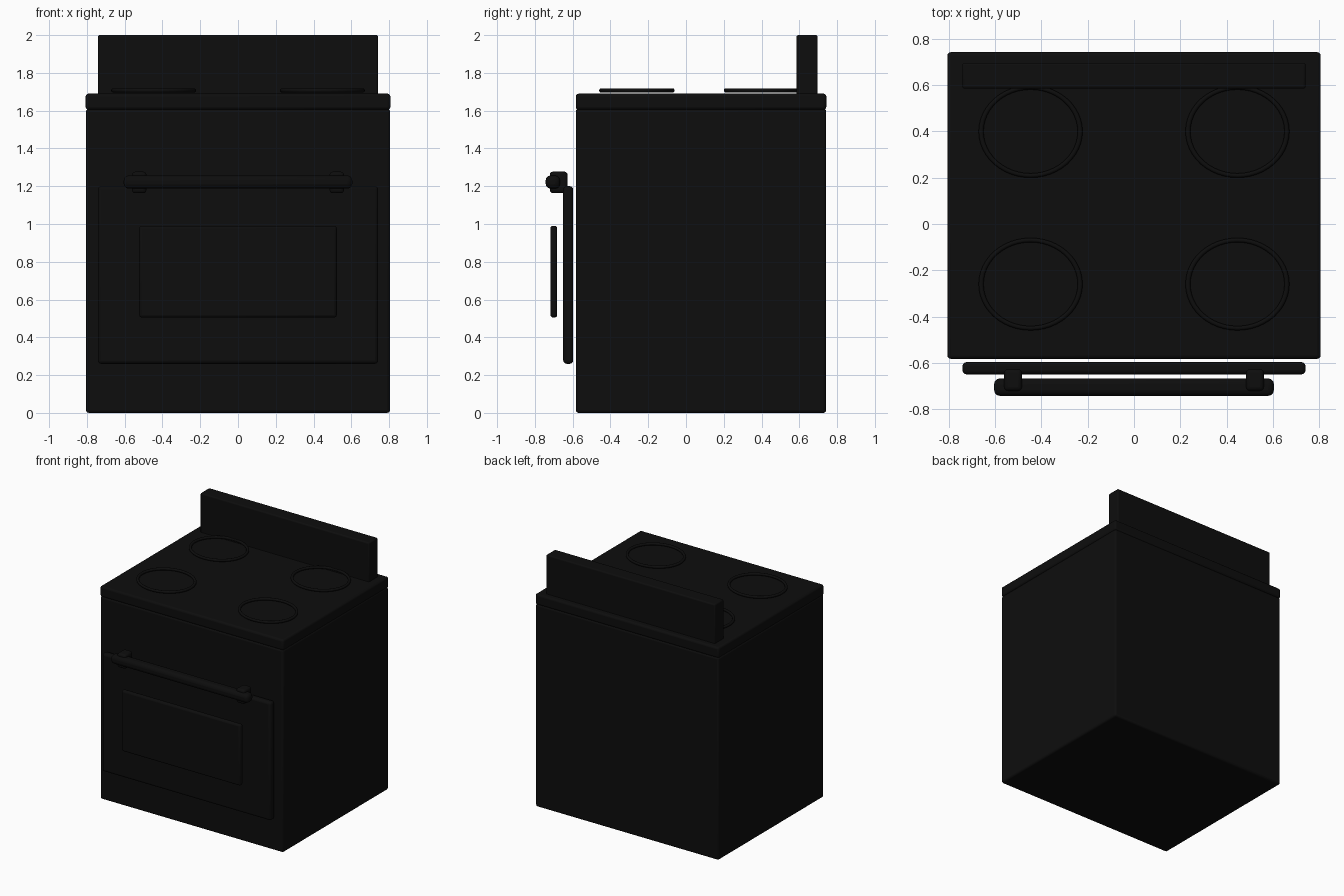
import bpy
import math

cube = bpy.data.objects.get("Cube")
if cube:
    bpy.data.objects.remove(cube, do_unlink=True)

black = bpy.data.materials.new("black enamel")
black.use_nodes = True
colour = (0.004, 0.004, 0.004, 1)
black.diffuse_color = colour
black.node_tree.nodes["Principled BSDF"].inputs["Base Color"].default_value = colour


def finish(obj, name):
    obj.name = name
    obj.data.name = name
    obj.data.materials.append(black)
    bpy.ops.object.shade_smooth_by_angle(angle=math.radians(40))
    return obj


def rounded_box(name, x, y, z, bevel):
    """Box spanning the (min, max) ranges, with rounded edges."""
    spans = (x, y, z)
    bpy.ops.mesh.primitive_cube_add(size=1, location=[(a + b) / 2 for a, b in spans])
    obj = bpy.context.object
    obj.scale = [b - a for a, b in spans]
    bpy.ops.object.transform_apply(location=False, rotation=False, scale=True)
    mod = obj.modifiers.new("Rounded edges", "BEVEL")
    mod.width = bevel
    mod.segments = 3
    return finish(obj, name)


# Body, cooktop and raised back panel
rounded_box("body", (-0.805, 0.805), (-0.583, 0.742), (0, 1.61), 0.015)
rounded_box("cooktop", (-0.807, 0.807), (-0.583, 0.743), (1.605, 1.69), 0.015)
rounded_box("back_panel", (-0.742, 0.742), (0.585, 0.697), (1.68, 2.0), 0.01)

# Oven door with its window panel standing off the front
rounded_box("oven_door", (-0.742, 0.742), (-0.65, -0.597), (0.26, 1.2), 0.018)
rounded_box("oven_window", (-0.523, 0.523), (-0.718, -0.682), (0.505, 0.99), 0.014)

# Door handle bar and its two mounts
rounded_box("door_handle", (-0.605, 0.605), (-0.743, -0.667), (1.187, 1.257), 0.026)
for side, sx in (("left", 1), ("right", -1)):
    rounded_box(side + "_handle_mount", (sx * 0.523 - 0.038, sx * 0.523 + 0.038),
                (-0.721, -0.627), (1.163, 1.277), 0.016)

# Four slightly oval burner rings
for side, x in (("left", 0.447), ("right", -0.447)):
    for row, y in (("front", -0.26), ("back", 0.4)):
        bpy.ops.mesh.primitive_torus_add(location=(x, y, 1.707), major_radius=0.214,
                                         minor_radius=0.0107, major_segments=48,
                                         minor_segments=12)
        ring = bpy.context.object
        ring.scale.y = 0.89
        bpy.ops.object.transform_apply(location=False, rotation=False, scale=True)
        finish(ring, f"{row}_{side}_burner")
